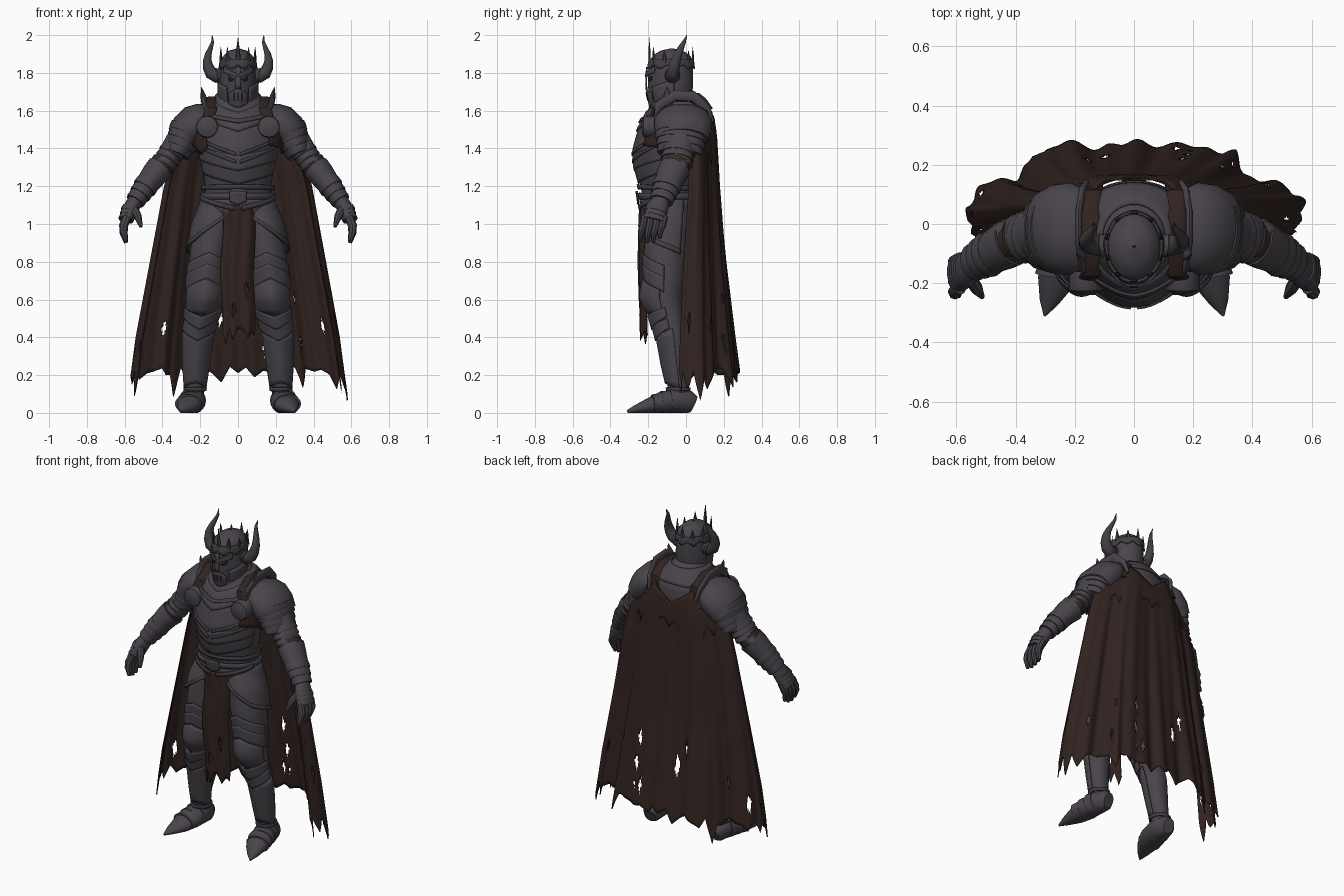
import bpy, bmesh, random
from math import sin, cos, pi, radians
from mathutils import Vector

if "Cube" in bpy.data.objects:
    bpy.data.objects.remove(bpy.data.objects["Cube"])
random.seed(4)
made = []


def material(name, rgb):
    m = bpy.data.materials.new(name)
    m.use_nodes = True
    m.diffuse_color = (*rgb, 1)
    bsdf = m.node_tree.nodes["Principled BSDF"]
    bsdf.inputs["Base Color"].default_value = (*rgb, 1)
    bsdf.inputs["Roughness"].default_value = 0.7
    return m


STEEL = material("dark steel", (0.066, 0.058, 0.070))
TRIM = material("blackened steel", (0.054, 0.048, 0.056))
CLOTH = material("brown cloth", (0.030, 0.017, 0.0148))
LEATHER = material("worn leather", (0.038, 0.022, 0.019))
VOID = material("black slit", (0.014, 0.012, 0.013))


def finish(name, bm, mat, thick=0):
    bmesh.ops.remove_doubles(bm, verts=bm.verts, dist=1e-5)
    bmesh.ops.recalc_face_normals(bm, faces=bm.faces)
    me = bpy.data.meshes.new(name)
    bm.to_mesh(me)
    bm.free()
    me.materials.append(mat)
    ob = bpy.data.objects.new(name, me)
    bpy.context.collection.objects.link(ob)
    if thick:
        mod = ob.modifiers.new("thickness", "SOLIDIFY")
        mod.thickness, mod.offset = thick, 0
    made.append(ob)


def tube(name, pts, mat, hint=(0, 1, 0), n=16):
    """Sweep ellipses along points (x, y, z, radius along hint, other radius)."""
    bm, rings, hint = bmesh.new(), [], Vector(hint)
    P = [Vector(p[:3]) for p in pts]
    for i, p in enumerate(pts):
        t = (P[min(i + 1, len(P) - 1)] - P[max(i - 1, 0)]).normalized()
        a = (hint - t * hint.dot(t)).normalized()
        b = t.cross(a)
        ring = []
        for k in range(n):
            v = P[i] + a * p[3] * cos(2 * pi * k / n) + b * p[4] * sin(2 * pi * k / n)
            ring.append(bm.verts.new((v.x, v.y, max(v.z, 0))))
        rings.append(ring)
    for r, q in zip(rings, rings[1:]):
        for k in range(n):
            bm.faces.new((r[k], r[(k + 1) % n], q[(k + 1) % n], q[k]))
    bm.faces.new(rings[0])
    bm.faces.new(rings[-1])
    finish(name, bm, mat)


def flip(s, pts):
    return [(s * p[0], *p[1:]) for p in pts]


def mix(p, q, t):
    return tuple(a + (b - a) * t for a, b in zip(p, q))


def bands(name, start, end, count, mat, flare=0.06):
    """Overlapping lames: a tube with a stepped radius."""
    pts = []
    for k in range(count):
        for t, f in ((0, 1 - flare), (0.8, 1 + flare), (1, 1 + flare / 2)):
            x, y, z, a, b = mix(start, end, (k + t) / count)
            pts.append((x, y, z, a * f, b * f))
    tube(name, pts, mat, n=20)


def section(prof, z):
    for p, q in zip(prof, prof[1:]):
        if z >= q[0]:
            return mix(p, q, min(1, max(0, (p[0] - z) / (p[0] - q[0]))))
    return prof[-1]


def wrap(name, prof, mat, a0, a1, low, high, off=0.0, n=24, rows=5, side=1,
         thick=0.008, warp=None, holes=()):
    """Lay a sheet on a profile of (z, x, y, width, depth, keel); angle 0 is the front."""
    bm, grid = bmesh.new(), []
    for i in range(n + 1):
        u = 2 * i / n - 1
        a = a0 + (a1 - a0) * i / n
        lo = low(u) if callable(low) else low
        hi = high(u) if callable(high) else high
        col = []
        for j in range(rows + 1):
            z = hi + (lo - hi) * j / rows
            _, cx, cy, rx, ry, keel = section(prof, z)
            v = Vector((cx + (rx + off) * sin(a),
                        cy - (ry + off) * cos(a) - keel * max(0, cos(a)) ** 10, z))
            if warp:
                v = warp(u, j / rows, v)
            col.append(bm.verts.new((v.x * side, v.y, v.z)))
        grid.append(col)
    for i in range(n):
        for j in range(rows):
            u, t = 2 * (i + .5) / n - 1, (j + .5) / rows
            if any(abs(u - h[0]) / h[2] + abs(t - h[1]) / h[3] < 1 for h in holes):
                continue
            bm.faces.new((grid[i][j], grid[i + 1][j], grid[i + 1][j + 1], grid[i][j + 1]))
    finish(name, bm, mat, thick)


def chevron(base, depth):
    return lambda u: base - depth * (1 - abs(u))


def ragged(base, depth, teeth):
    k = [base + random.uniform(-1, 0.1) * depth * (i % 2) + random.uniform(0, .3) * depth
         for i in range(teeth + 2)]

    def hem(u):
        f = (u + 1) / 2 * teeth
        i = int(f)
        return k[i] + (k[i + 1] - k[i]) * (f - i)
    return hem


# Torso, breastplate layers and belt
BODY = [(1.72, 0, -.06, .07, .08, 0), (1.66, 0, -.03, .125, .125, 0), (1.59, 0, -.022, .2, .163, .01),
        (1.5, 0, -.041, .22, .19, .012), (1.4, 0, -.075, .21, .18, .016), (1.3, 0, -.085, .19, .165, .016),
        (1.2, 0, -.09, .175, .14, .01), (1.1, 0, -.08, .18, .145, 0), (1.0, 0, -.08, .15, .12, 0),
        (.95, 0, -.08, .01, .01, 0)]
wrap("torso", BODY, STEEL, -pi, pi, .95, 1.72, n=48, rows=36, thick=0)
wrap("breastplate", BODY, STEEL, -1.2, 1.2, chevron(1.41, .07), chevron(1.6, .07), off=.008, rows=10)
wrap("upper_chest_plate", BODY, STEEL, -.8, .8, chevron(1.55, .06), chevron(1.64, .05), off=.016)
wrap("gorget", BODY, STEEL, -pi, pi, lambda u: 1.58 + .03 * abs(u), 1.69, off=.01, n=40)
wrap("gorget_rim", BODY, TRIM, -1, 1, chevron(1.575, .04), chevron(1.595, .04), off=.026)
for k in range(2):
    wrap("abdomen_lame", BODY, STEEL, -1.3, 1.3, chevron(1.34 - .07 * k, .06),
         chevron(1.42 - .07 * k, .06), off=.01 - .003 * k)
for s in (-1, 1):
    for z in (1.37, 1.41):
        wrap("rib_strap", BODY, TRIM, .05, 1.3, lambda u: z + .05 * u, lambda u: z + .018 + .05 * u,
             off=.015, side=s, rows=2)
    wrap("hip_strap", BODY, TRIM, .1, 1.3, lambda u: 1.1 + .03 * u, lambda u: 1.125 + .03 * u,
         off=.028, side=s, rows=2)
wrap("belt", BODY, STEEL, -pi, pi, 1.13, 1.165, off=.018, n=40, rows=2)
wrap("upper_belt", BODY, TRIM, -pi, pi, chevron(1.175, -.01), chevron(1.2, -.01), off=.015, n=40, rows=2)
wrap("fauld", BODY, STEEL, -pi, pi, lambda u: 1.06 - .05 * abs(sin(u * pi)), 1.13, off=.014, n=40)
wrap("belt_buckle", BODY, STEEL, -.22, .22, chevron(1.12, .02), 1.175, off=.028, n=8)

# Helmet with visor, crown and horns
HEAD = [(1.93, 0, -.075, .005, .005, 0), (1.915, 0, -.075, .055, .07, 0), (1.88, 0, -.077, .085, .108, 0),
        (1.82, 0, -.078, .094, .116, .005), (1.74, 0, -.078, .098, .116, .008),
        (1.68, 0, -.076, .097, .108, .012), (1.62, 0, -.072, .085, .096, .012)]
wrap("helmet", HEAD, STEEL, -pi, pi, lambda u: 1.62 + .03 * abs(u), 1.93, n=40, rows=24, thick=0)
wrap("crown_band", HEAD, TRIM, -pi, pi, lambda u: 1.83 + .01 * cos(u * 9 * pi), 1.872, off=.006, n=72, rows=3)
wrap("nose_guard", HEAD, STEEL, -.13, .13, 1.715, 1.83, off=.01, n=6)
wrap("chin_guard", HEAD, STEEL, -.5, .5, chevron(1.63, .02), lambda u: 1.69 + .03 * (1 - abs(u)), off=.01, n=12)
for k in range(-1, 2):
    wrap("mouth_slit", HEAD, VOID, k * .2 - .02, k * .2 + .02, 1.655, 1.695, off=.0145, n=2, thick=.003)
for s in (-1, 1):
    wrap("eye_slit", HEAD, VOID, .2, .55, lambda u: 1.755 + .01 * u * u, lambda u: 1.775 + .008 * u,
         off=.003, side=s, n=8, thick=.004)
    wrap("brow", HEAD, STEEL, .05, .8, lambda u: 1.79 + .012 * u, lambda u: 1.815 + .02 * u, off=.012, side=s, n=10)
    wrap("cheek_plate", HEAD, STEEL, .6, 1.7, lambda u: 1.64 + .02 * u, lambda u: 1.745 + .02 * u, off=.007, side=s, n=10)
    tube("horn", flip(s, [(.075, -.07, 1.79, .036, .036), (.115, -.073, 1.783, .036, .036),
         (.142, -.07, 1.798, .034, .034), (.158, -.064, 1.83, .031, .029), (.163, -.055, 1.865, .027, .023),
         (.157, -.042, 1.9, .022, .017), (.144, -.025, 1.935, .016, .012), (.134, -.01, 1.965, .01, .008),
         (.137, .005, 2.0, .001, .001)]), TRIM)
    bands("horn_socket", (s * .08, -.07, 1.788, .037, .037), (s * .115, -.073, 1.784, .039, .039), 2, STEEL)
for k in range(10):
    a = 2 * pi * k / 10
    x, y, tall = .093 * sin(a), -.078 - .115 * cos(a), (.125 if k == 0 else .055 + .02 * (k % 2))
    tube("crown_spike", [(x, y, 1.85, .015, .007), (x * 1.02, y, 1.855 + tall * .45, .011, .006),
         (x * 1.03, y - .002, 1.862 + tall, .001, .001)], TRIM, hint=(cos(a), sin(a), 0), n=6)

# Shoulders, arms and hands
for s in (-1, 1):
    tube("pauldron", flip(s, [(.14, -.015, 1.59, .08, .045), (.175, -.015, 1.572, .135, .076),
         (.215, -.015, 1.543, .155, .099), (.262, -.018, 1.497, .152, .1), (.3, -.02, 1.45, .135, .086)]), STEEL, n=28)
    bands("pauldron_lames", (s * .262, -.022, 1.51, .145, .1), (s * .325, -.035, 1.37, .115, .068), 4, STEEL, .035)
    tube("shoulder_ridge", flip(s, [(.155, -.19, 1.54, .008, .01), (.175, -.14, 1.63, .012, .025),
         (.187, -.06, 1.68, .012, .028), (.187, .04, 1.675, .012, .028),
         (.175, .11, 1.61, .012, .022), (.16, .14, 1.54, .008, .01)]), STEEL, hint=(1, 0, 0))
    tube("shoulder_ridge_point", flip(s, [(.17, -.1, 1.63, .03, .016), (.182, -.1, 1.68, .022, .012),
         (.195, -.1, 1.725, .002, .002)]), STEEL, n=8)
    tube("upper_arm", flip(s, [(.28, -.02, 1.48, .08, .08), (.355, -.04, 1.38, .08, .062),
         (.41, -.06, 1.29, .068, .057), (.45, -.08, 1.24, .062, .055)]), STEEL)
    bands("arm_lames", (s * .34, -.038, 1.4, .088, .066), (s * .395, -.052, 1.31, .08, .062), 3, STEEL)
    tube("elbow_wrap", flip(s, [(.39, -.05, 1.33, .074, .066), (.42, -.064, 1.285, .073, .064)]), LEATHER)
    tube("elbow_guard", flip(s, [(.4, -.05, 1.31, .05, .05), (.43, -.035, 1.31, .055, .045),
         (.465, -.02, 1.3, .03, .025), (.48, -.015, 1.295, .003, .003)]), STEEL, n=10)
    tube("forearm_guard", flip(s, [(.412, -.06, 1.295, .084, .075), (.44, -.075, 1.265, .082, .07),
         (.5, -.108, 1.185, .068, .058), (.545, -.132, 1.125, .053, .045)]), STEEL)
    bands("gauntlet_cuff", (s * .475, -.093, 1.22, .08, .067), (s * .545, -.132, 1.12, .06, .049), 3, STEEL)
    tube("palm", flip(s, [(.54, -.13, 1.13, .045, .04), (.565, -.152, 1.085, .06, .042),
         (.588, -.171, 1.02, .06, .034)]), STEEL)
    bands("knuckle_plate", (s * .574, -.152, 1.09, .056, .04), (s * .599, -.171, 1.02, .06, .034), 3, STEEL)
    for k in range(4):
        y, d = -.222 + .034 * k, (.01, 0, .004, .022)[k]
        tube("finger", flip(s, [(.588, y + .005, 1.04, .02, .023), (.606, y - .006, .99, .02, .024),
             (.605, y - .015, .95 + d, .018, .021), (.593, y - .02, .9 + d, .009, .01)]), STEEL, n=8)
    tube("thumb", flip(s, [(.555, -.18, 1.085, .024, .024), (.53, -.22, 1.04, .021, .021),
         (.513, -.246, .985, .009, .009)]), STEEL, n=8)
    # Cape strap, tattered cloth under the pauldron, and brooch
    tube("cape_strap", flip(s, [(.163, -.2, 1.5, .035, .01), (.145, -.168, 1.61, .034, .012),
         (.14, -.09, 1.662, .036, .014), (.14, .02, 1.662, .036, .014),
         (.145, .105, 1.615, .04, .012), (.155, .13, 1.5, .05, .01)]), CLOTH, hint=(1, 0, 0))
    wrap("shoulder_cloth", BODY, CLOTH, .75, 1.9, ragged(1.4, .06, 5), 1.52, off=.03, side=s, n=20)
    tube("brooch", [(s * .163, y, 1.515, r, r) for y, r in ((-.16, .058), (-.218, .058), (-.226, .054),
         (-.231, .035), (-.236, .012))], STEEL, hint=(1, 0, 0), n=24)

# Legs
LEG = [(1.12, .09, -.08, .09, .1, 0), (1.0, .125, -.098, .105, .118, 0), (.85, .152, -.107, .104, .114, .003),
       (.7, .172, -.108, .094, .1, .005), (.6, .178, -.112, .086, .09, .008), (.5, .193, -.092, .075, .078, .008),
       (.4, .213, -.072, .074, .07, .008), (.25, .222, -.055, .062, .06, .008), (.12, .228, -.04, .048, .052, 0),
       (.05, .228, -.035, .048, .05, 0)]
for s in (-1, 1):
    wrap("leg", LEG, STEEL, -pi, pi, .05, 1.12, n=28, rows=36, side=s, thick=0)
    wrap("tasset", LEG, STEEL, -.5, 2.2, lambda u: 1.04 - .13 * (u + 1) + .06 * max(0, u), 1.13,
         off=.014, rows=8, side=s)
    wrap("tasset_rim", LEG, TRIM, -.5, 2.2, lambda u: 1.04 - .13 * (u + 1) + .06 * max(0, u),
         lambda u: 1.065 - .13 * (u + 1) + .06 * max(0, u), off=.02, rows=2, side=s)
    for k in range(2):
        wrap("thigh_lame", LEG, STEEL, -1.5, 1.5, chevron(.69 - .05 * k, -.07), chevron(.78 - .06 * k, -.07),
             off=.006 + .003 * k, side=s)
    wrap("knee_guard", LEG, STEEL, -1.3, 1.3, chevron(.54, .02), chevron(.65, -.06), off=.012, rows=8, side=s,
         warp=lambda u, t, v: v + Vector((0, -.02 * sin(pi * t) * (1 - u * u), 0)))
    for k in range(2):
        wrap("lower_knee_lame", LEG, STEEL, -1.5, 1.5, chevron(.51 - .06 * k, .07),
             chevron(.56 - .06 * k, .05), off=.018 - .004 * k, side=s)
    wrap("greave", LEG, STEEL, -1.7, 1.7, chevron(.13, -.03), chevron(.45, .06), off=.007, rows=10, side=s)
    wrap("ankle_band", LEG, TRIM, -pi, pi, .115, .135, off=.009, rows=2, side=s)
    # Pointed boot
    tube("boot", flip(s, [(.225, .042, .045, .035, .045), (.228, .02, .055, .052, .06),
         (.235, -.05, .065, .066, .066), (.248, -.13, .055, .076, .056), (.266, -.2, .036, .06, .04),
         (.288, -.265, .02, .032, .022), (.302, -.31, .008, .004, .008)]), STEEL, hint=(1, 0, 0), n=20)
    for k in range(3):
        x, y, r, h = mix((.237, -.07, .07, .068), (.256, -.165, .071, .051), k / 2)
        tube("boot_lame", flip(s, [(x, y + .03, h, r - .004, h), (x + .006, y - .012, h - .004, r + .002, h)]),
             STEEL, hint=(1, 0, 0), n=20)

# Ragged loincloth
LOIN = [(1.14, 0, -.09, .14, .15, 0), (.8, 0, -.09, .15, .16, 0), (.3, 0, -.09, .145, .145, 0)]
wrap("loincloth", LOIN, CLOTH, -.62, .62, ragged(.42, .12, 9), 1.1, n=54, rows=24, thick=.006,
     warp=lambda u, t, v: v + Vector((.006 * sin(9 * t), .006 * sin(u * 7 + t), 0)),
     holes=[(-.3, .8, .16, .05), (.55, .65, .14, .06)])

# Torn cape with uneven folds that deepen toward the hem
CAPE = [(1.64, 0, .02, .16, .112, 0), (1.55, 0, .02, .25, .124, 0), (1.45, 0, .028, .3, .127, 0),
        (1.2, 0, .03, .365, .137, 0), (.8, 0, .008, .435, .19, 0), (.4, 0, -.01, .505, .25, 0),
        (.08, 0, -.02, .545, .3, 0)]


def folds(u, t, v):
    w = t * (.007 * sin(u * 19 + 2 * t) + .006 * sin(u * 31 + 1) + .005 * sin(u * 53 + 3 * t))
    square = 1 + .1 * sin(2 * pi * min(1, abs(u))) ** 2
    return Vector((v.x * (square + w), v.y * (square + 2 * w) + w, v.z))


def neckline(u):
    return 1.5 + .1 * sin(pi * abs(u))


tears = [(random.choice((-1, 1)) * random.uniform(.1, .95), random.uniform(.68, .93),
          random.uniform(.008, .02), random.uniform(.02, .06)) for _ in range(14)]
wrap("cape", CAPE, CLOTH, radians(83), radians(277), ragged(.2, .15, 42), neckline,
     n=252, rows=60, thick=.006, warp=folds, holes=tears)
wrap("cape_overlay", CAPE, CLOTH, radians(105), radians(255), ragged(1.38, .09, 22),
     lambda u: neckline(u * .77), off=.008, n=88, rows=8, thick=.005)

# Smooth shading with sharp plate edges
bpy.ops.object.select_all(action="DESELECT")
for ob in made:
    ob.select_set(True)
bpy.context.view_layer.objects.active = made[0]
bpy.ops.object.shade_smooth_by_angle(angle=radians(35))
